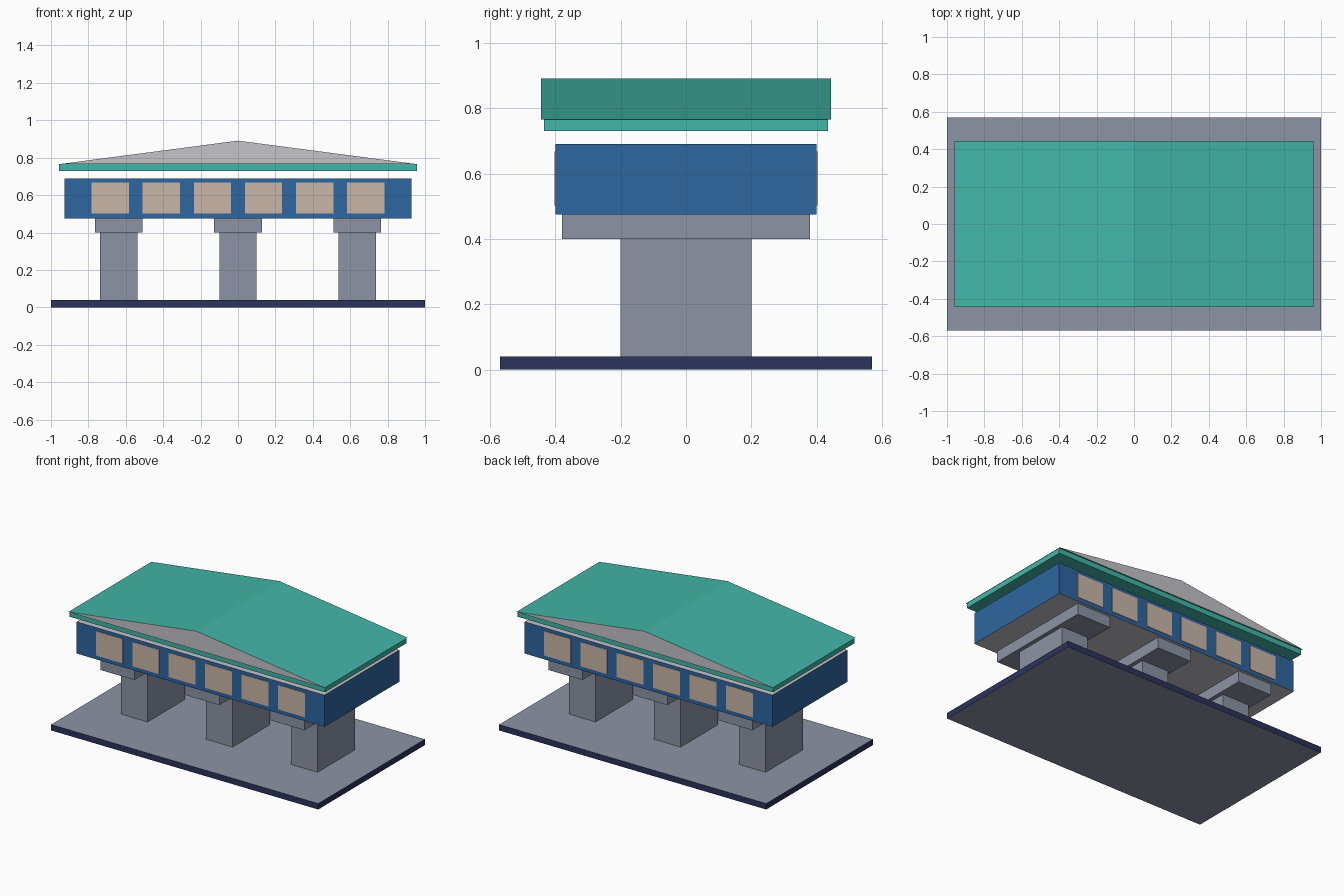
import bpy, bmesh

if "Cube" in bpy.data.objects:
    bpy.data.objects.remove(bpy.data.objects["Cube"])


def material(name, rgb):
    m = bpy.data.materials.new(name)
    lin = [(c / 255 / 12.92 if c < 10 else ((c / 255 + 0.055) / 1.055) ** 2.4) for c in rgb]
    m.diffuse_color = (*lin, 1)
    m.use_nodes = True
    m.node_tree.nodes["Principled BSDF"].inputs["Base Color"].default_value = m.diffuse_color
    return m


CONCRETE = material("concrete grey", (140, 148, 165))
NAVY = material("navy edge", (43, 51, 92))
BLUE = material("blue wall", (45, 102, 160))
GLASS = material("warm window", (202, 182, 167))
PALE = material("pale grey", (196, 196, 202))
TEAL = material("teal roof", (66, 182, 168))


def finish(name, bm, side, cap=None, rule=None):
    """Make the object; faces matching the rule get the second material."""
    bmesh.ops.recalc_face_normals(bm, faces=bm.faces)
    if cap:
        for f in bm.faces:
            f.material_index = int(rule(f.normal))
    me = bpy.data.meshes.new(name)
    bm.to_mesh(me)
    bm.free()
    for m in (side, cap):
        if m:
            me.materials.append(m)
    ob = bpy.data.objects.new(name, me)
    bpy.context.collection.objects.link(ob)
    return ob


def box(name, x, y, z, side, cap=None):
    """Box from (min, max) ranges; cap colours the top and bottom."""
    bm = bmesh.new()
    bmesh.ops.create_cube(bm, size=1)
    for v in bm.verts:
        v.co = [r[0] if c < 0 else r[1] for c, r in zip(v.co, (x, y, z))]
    return finish(name, bm, side, cap, lambda n: abs(n.z) > 0.5)


# Ground slab
box("base_slab", (-1, 1), (-0.57, 0.57), (0, 0.04), NAVY, CONCRETE)

# Three piers with wide cross beams
for i, x in enumerate((-0.637, 0, 0.637)):
    box(f"pier_{i + 1}", (x - 0.1, x + 0.1), (-0.2, 0.2), (0.04, 0.40), CONCRETE)
    box(f"cross_beam_{i + 1}", (x - 0.127, x + 0.127), (-0.38, 0.38), (0.40, 0.475), CONCRETE)

# Raised hall
box("hall", (-0.928, 0.928), (-0.4, 0.4), (0.475, 0.69), BLUE, PALE)

# Window plates on both long sides
for side, s in (("front", -1), ("back", 1)):
    for i in range(6):
        x = (i - 2.5) * 0.273
        box(f"{side}_window_{i + 1}", (x - 0.1, x + 0.1),
            sorted((s * 0.399, s * 0.403)), (0.502, 0.667), GLASS)

# Floating eave board and gable roof
box("eave_board", (-0.957, 0.957), (-0.435, 0.435), (0.73, 0.765), TEAL)
bm = bmesh.new()
gable = bm.faces.new([bm.verts.new((x, -0.444, z))
                      for x, z in ((-0.96, 0.765), (0.96, 0.765), (0, 0.891))])
ext = bmesh.ops.extrude_face_region(bm, geom=[gable], use_keep_orig=True)
bmesh.ops.translate(bm, vec=(0, 0.888, 0),
                    verts=[g for g in ext["geom"] if isinstance(g, bmesh.types.BMVert)])
finish("gable_roof", bm, TEAL, PALE, lambda n: abs(n.y) > 0.5)
